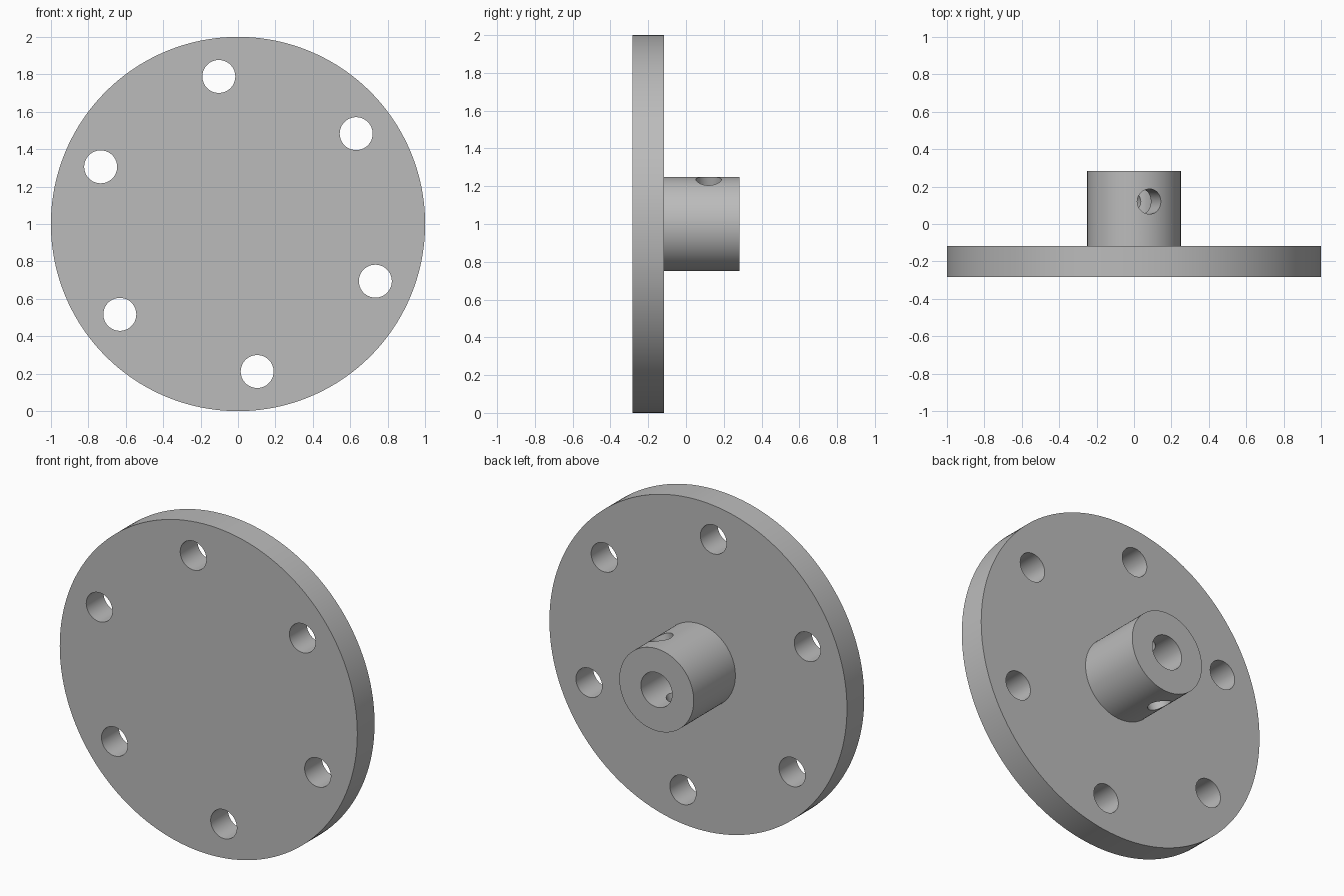
import bpy
from math import cos, sin, radians
from mathutils import Vector

cube = bpy.data.objects.get("Cube")
if cube:
    bpy.data.objects.remove(cube, do_unlink=True)

PLATE_FRONT, PLATE_BACK, HUB_END = -0.283, -0.117, 0.283
CENTRE_Z = 1.0

grey = bpy.data.materials.new("metal grey")
grey.use_nodes = True
grey.diffuse_color = (0.5, 0.5, 0.5, 1)
grey.node_tree.nodes["Principled BSDF"].inputs["Base Color"].default_value = (0.5, 0.5, 0.5, 1)


def cylinder(name, radius, start, end, sides):
    """Closed cylinder running between two points."""
    start, end = Vector(start), Vector(end)
    axis = end - start
    bpy.ops.mesh.primitive_cylinder_add(
        vertices=sides, radius=radius, depth=axis.length,
        location=(start + end) / 2,
        rotation=axis.to_track_quat('Z', 'Y').to_euler())
    obj = bpy.context.object
    obj.name = name
    obj.data.materials.append(grey)
    return obj


def drill(target, radius, start, end, sides=64):
    """Cut a round hole through the target."""
    cutter = cylinder("drill_cutter", radius, start, end, sides)
    cutter.hide_render = True
    mod = target.modifiers.new("hole", 'BOOLEAN')
    mod.operation, mod.solver, mod.object = 'DIFFERENCE', 'EXACT', cutter
    bpy.context.view_layer.objects.active = target
    bpy.ops.object.modifier_apply(modifier=mod.name)
    bpy.data.objects.remove(cutter, do_unlink=True)


# Round flange plate with a ring of six bolt holes
plate = cylinder("flange_plate", 1.0, (0, PLATE_FRONT, CENTRE_Z), (0, PLATE_BACK, CENTRE_Z), 160)
for i in range(6):
    a = radians(37.4 + 60 * i)
    x, z = 0.795 * cos(a), CENTRE_Z + 0.795 * sin(a)
    drill(plate, 0.088, (x, -0.5, z), (x, 0.2, z))

# Hub on the back with a blind shaft bore
hub = cylinder("hub", 0.25, (0, PLATE_BACK, CENTRE_Z), (0, HUB_END, CENTRE_Z), 128)
drill(hub, 0.105, (0, -0.5, CENTRE_Z), (0, 0.5, CENTRE_Z))

# Tilted set screw hole across the hub
tilt = radians(19.5)
dx, dz = 0.4 * sin(tilt), 0.4 * cos(tilt)
drill(hub, 0.067, (-dx, 0.12, CENTRE_Z - dz), (dx, 0.12, CENTRE_Z + dz))

# Smooth the round walls, keep the rims sharp
for obj in (plate, hub):
    bpy.ops.object.select_all(action='DESELECT')
    obj.select_set(True)
    bpy.context.view_layer.objects.active = obj
    bpy.ops.object.shade_smooth_by_angle(angle=radians(30))
